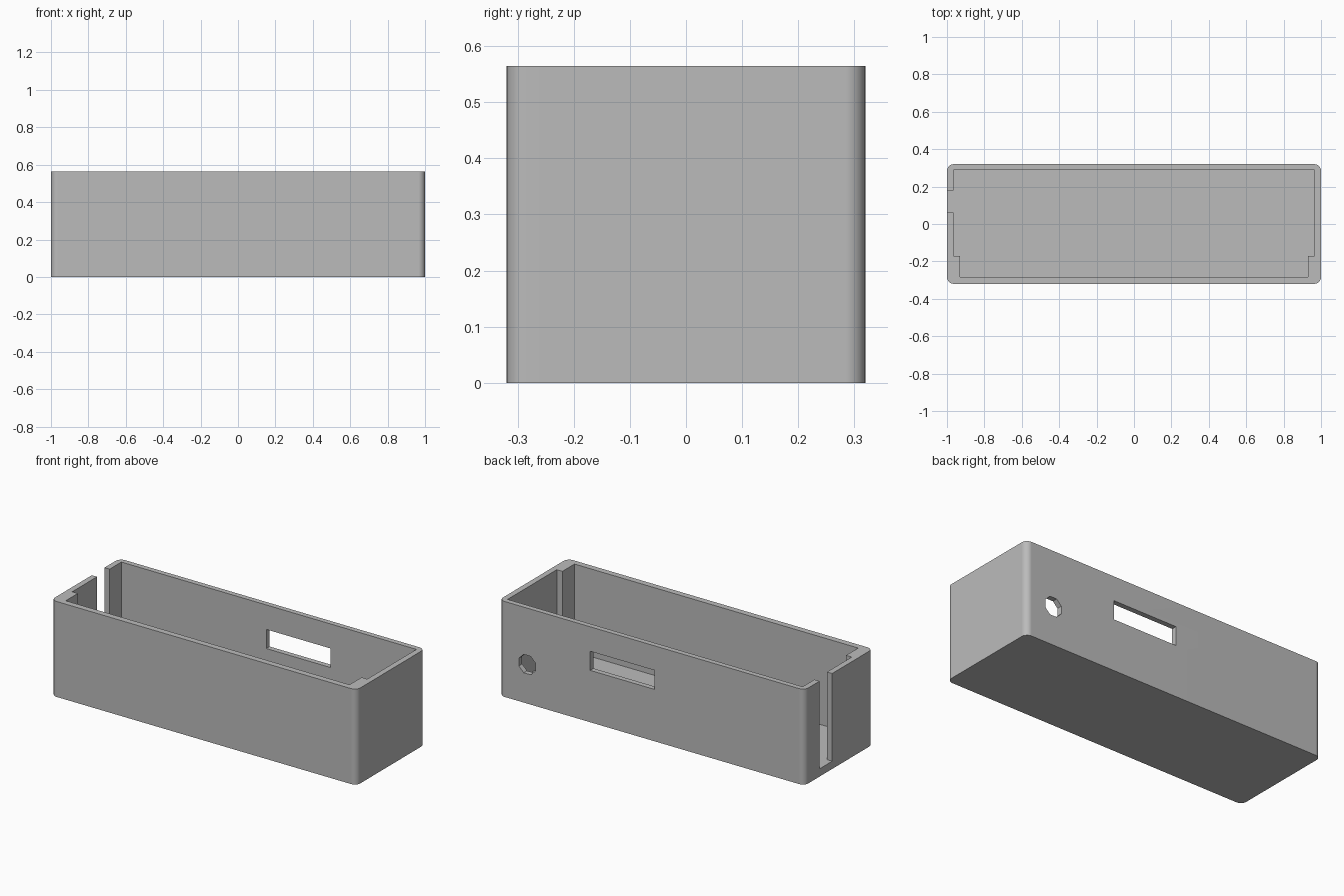
import bpy
import bmesh
import math

if "Cube" in bpy.data.objects:
    bpy.data.objects.remove(bpy.data.objects["Cube"], do_unlink=True)

W, D, H = 1.0, 0.32, 0.565      # half width, half depth, height
CORNER, SEGMENTS = 0.036, 6     # rounded vertical edges
FLOOR = 0.046

grey = bpy.data.materials.new("plain grey")
grey.use_nodes = True
grey.diffuse_color = (0.5, 0.5, 0.5, 1)
grey.node_tree.nodes["Principled BSDF"].inputs["Base Color"].default_value = (0.5, 0.5, 0.5, 1)


def prism(name, base, direction):
    """Solid made by extruding a closed outline of 3D points."""
    bm = bmesh.new()
    face = bm.faces.new([bm.verts.new(p) for p in base])
    result = bmesh.ops.extrude_face_region(bm, geom=[face])
    moved = [v for v in result["geom"] if isinstance(v, bmesh.types.BMVert)]
    bmesh.ops.translate(bm, verts=moved, vec=direction)
    bmesh.ops.recalc_face_normals(bm, faces=bm.faces)
    mesh = bpy.data.meshes.new(name)
    bm.to_mesh(mesh)
    bm.free()
    mesh.materials.append(grey)
    obj = bpy.data.objects.new(name, mesh)
    bpy.context.collection.objects.link(obj)
    return obj


def cut(target, cutter):
    """Subtract the cutter from the target, then discard the cutter."""
    mod = target.modifiers.new("cut", "BOOLEAN")
    mod.operation = "DIFFERENCE"
    mod.solver = "EXACT"
    mod.object = cutter
    bpy.context.view_layer.objects.active = target
    bpy.ops.object.modifier_apply(modifier=mod.name)
    bpy.data.objects.remove(cutter, do_unlink=True)


# Outer block with rounded upright corners
outline = []
for i, (sx, sy) in enumerate([(1, 1), (-1, 1), (-1, -1), (1, -1)]):
    for k in range(SEGMENTS + 1):
        a = math.radians(90) * (i + k / SEGMENTS)
        outline.append((sx * (W - CORNER) + CORNER * math.cos(a),
                        sy * (D - CORNER) + CORNER * math.sin(a), 0))
case = prism("open_case", outline, (0, 0, H))

# Cavity: narrower at the front, with an open slot through the right end
side, narrow, back, front, step = 0.966, 0.929, 0.289, -0.284, -0.171
slot_front, slot_back = 0.061, 0.179
cavity = [(side, back), (-side, back),
          (-side, slot_back), (-W - 0.1, slot_back),
          (-W - 0.1, slot_front), (-side, slot_front),
          (-side, step), (-narrow, step), (-narrow, front),
          (narrow, front), (narrow, step), (side, step)]
cut(case, prism("cavity_cutter", [(x, y, FLOOR) for x, y in cavity], (0, 0, H)))

# Rectangular port and round hole through the back wall
port = [(-0.017, 0.307), (0.403, 0.307), (0.403, 0.42), (-0.017, 0.42)]
hole = [(0.816 + 0.059 * math.cos(math.pi * (k + 0.5) / 4),
         0.231 + 0.059 * math.sin(math.pi * (k + 0.5) / 4)) for k in range(8)]
for name, shape in (("port_cutter", port), ("hole_cutter", hole)):
    cut(case, prism(name, [(x, D - 0.1, z) for x, z in shape], (0, 0.2, 0)))

# Smooth rounded corners, crisp edges elsewhere
bpy.ops.object.select_all(action="DESELECT")
case.select_set(True)
bpy.context.view_layer.objects.active = case
bpy.ops.object.shade_smooth_by_angle(angle=math.radians(30))
weighted = case.modifiers.new("weighted normals", "WEIGHTED_NORMAL")
weighted.keep_sharp = True
